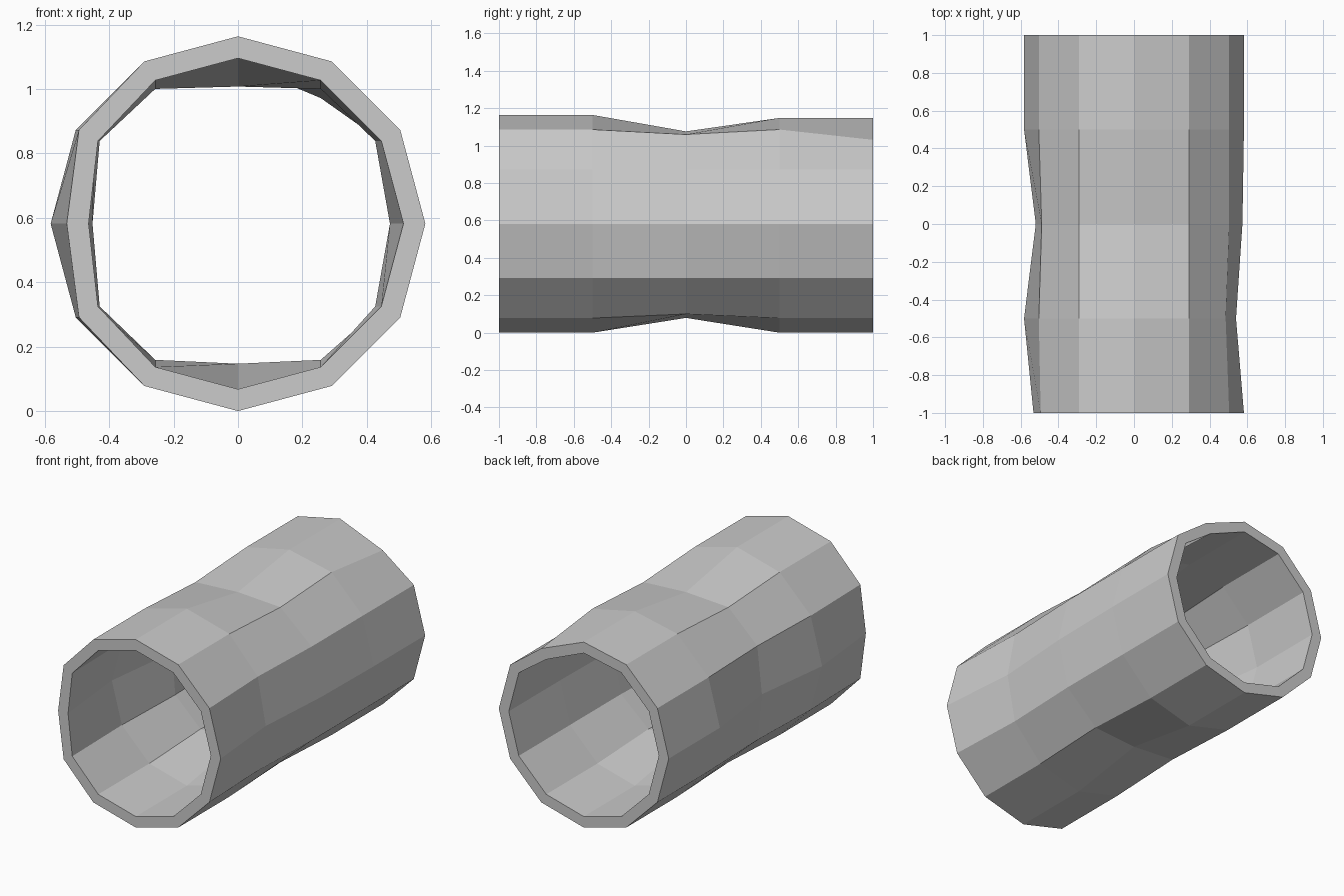
import bpy, bmesh
from math import cos, sin, pi

if "Cube" in bpy.data.objects:
    bpy.data.objects.remove(bpy.data.objects["Cube"])

SIDES, R_OUT, R_IN, CZ = 12, 0.582, 0.514, 0.582
RINGS = [-1, -0.5, 0, 0.5, 1]

# Dents: (ring, side index) -> (x shift, z shift); side 0 is +x, side 3 is the top
dents = {(3, 3): (0, -0.016), (4, 3): (0, -0.016), (4, 2): (0, -0.055), (2, 0): (-0.01, 0)}


def dent(ring, side, dx, dz, falloff):
    """Push one vertex in and its two neighbours a little."""
    dents[ring, side] = (dx, dz)
    for n in (side - 1, side + 1):
        dents[ring, n % SIDES] = (dx * falloff, dz * falloff)


dent(2, 3, 0, -0.088, 0.3)    # top, middle
dent(2, 9, 0, 0.079, 0.28)    # bottom, middle
dent(2, 6, 0.062, 0, 0.25)    # left, middle
dent(0, 6, 0.05, 0, 0.2)      # left, front end
dent(1, 0, -0.042, 0, 0.45)   # right, towards the front
dents[2, 0] = (-0.008, 0)

bm = bmesh.new()


def wall(radius):
    """Rings of vertices along y sharing the same dents."""
    rows = []
    for j, y in enumerate(RINGS):
        row = []
        for i in range(SIDES):
            a = 2 * pi * i / SIDES
            dx, dz = dents.get((j, i), (0, 0))
            row.append(bm.verts.new((radius * cos(a) + dx, y, CZ + radius * sin(a) + dz)))
        rows.append(row)
    return rows


def bridge(a, b):
    for i in range(SIDES):
        k = (i + 1) % SIDES
        bm.faces.new((a[i], a[k], b[k], b[i]))


# Outer skin, inner skin and the two end rims
outer, inner = wall(R_OUT), wall(R_IN)
for rows in (outer, inner):
    for a, b in zip(rows, rows[1:]):
        bridge(a, b)
bridge(outer[0], inner[0])
bridge(outer[-1], inner[-1])
bmesh.ops.recalc_face_normals(bm, faces=bm.faces)

mesh = bpy.data.meshes.new("dented_pipe")
bm.to_mesh(mesh)
bm.free()
bpy.context.collection.objects.link(bpy.data.objects.new("dented_pipe", mesh))
